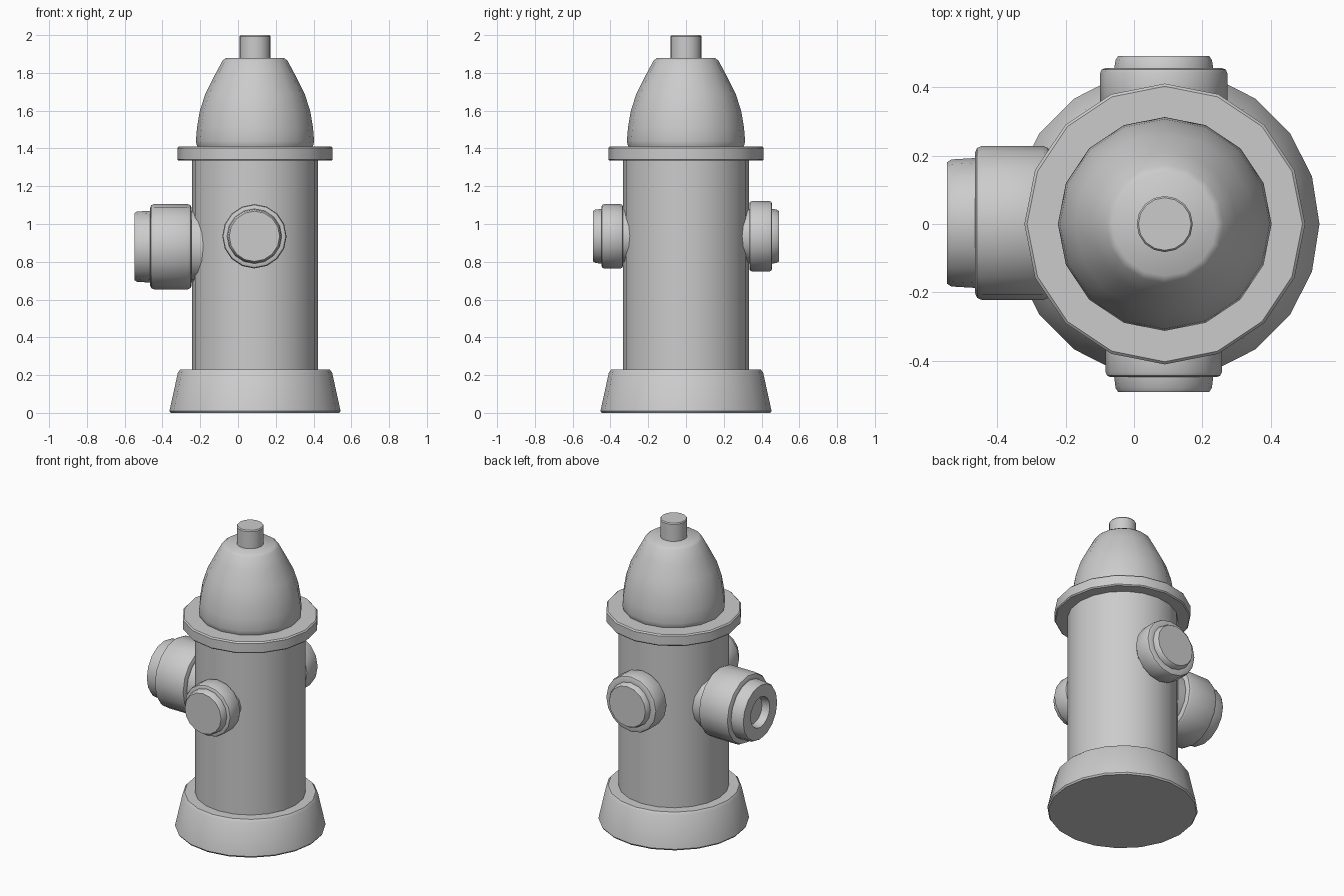
import bpy, bmesh, math
from mathutils import Matrix, Vector

if "Cube" in bpy.data.objects:
    bpy.data.objects.remove(bpy.data.objects["Cube"])

CX = 0.09  # axis of the hydrant body


def lathe(name, profile, sides, origin=(CX, 0, 0), axis=(0, 0, 1), angle=35):
    """Spin (radius, height) points about an axis; both ends are capped."""
    bm = bmesh.new()
    rings = []
    for r, h in profile:
        rings.append([bm.verts.new((r * math.cos(2 * math.pi * i / sides),
                                    r * math.sin(2 * math.pi * i / sides), h))
                      for i in range(sides)])
    for a, b in zip(rings, rings[1:]):
        for i in range(sides):
            j = (i + 1) % sides
            bm.faces.new((a[i], a[j], b[j], b[i]))
    bm.faces.new(rings[0][::-1])
    bm.faces.new(rings[-1])
    bmesh.ops.recalc_face_normals(bm, faces=bm.faces[:])
    rot = Vector((0, 0, 1)).rotation_difference(Vector(axis)).to_matrix().to_4x4()
    bm.transform(Matrix.Translation(origin) @ rot)
    mesh = bpy.data.meshes.new(name)
    bm.to_mesh(mesh)
    bm.free()
    ob = bpy.data.objects.new(name, mesh)
    bpy.context.collection.objects.link(ob)
    bpy.context.view_layer.objects.active = ob
    ob.select_set(True)
    bpy.ops.object.shade_smooth_by_angle(angle=math.radians(angle))
    ob.select_set(False)
    return ob


# Upright parts
lathe("base", [(0.446, 0), (0.453, 0.01), (0.408, 0.215), (0.395, 0.23), (0.30, 0.23)], 20)
lathe("barrel", [(0.333, 0.2), (0.333, 1.36)], 20)
lathe("flange", [(0.405, 1.335), (0.411, 1.342), (0.411, 1.402), (0.403, 1.41)], 16)
lathe("bonnet", [(0.303, 1.405), (0.309, 1.42), (0.313, 1.44), (0.307, 1.51), (0.293, 1.595),
                 (0.263, 1.69), (0.212, 1.79), (0.172, 1.865), (0.152, 1.88)], 16, angle=60)
lathe("top_nut", [(0.082, 1.86), (0.082, 1.993), (0.077, 2.0)], 16)


def outlet(name, origin, axis, neck, r, start, mid, cap, end, bevel, hole=0):
    """Neck, rounded collar and cap, measured outward from the origin."""
    profile = [(neck, 0.2), (neck, start), (r - bevel, start), (r - bevel * 0.3, start + bevel * 0.3),
               (r, start + bevel), (r, mid - bevel), (r - bevel * 0.3, mid - bevel * 0.3),
               (r - bevel, mid), (cap, mid), (cap - 0.004, end - 0.012), (cap - 0.012, end)]
    if hole:
        profile += [(hole, end), (hole - 0.01, end - 0.05)]
    lathe(name, profile, 16, origin, axis)


# Side outlets
outlet("front_outlet", (0.087, 0, 0.935), (0, -1, 0), 0.144, 0.170, 0.333, 0.448, 0.145, 0.492, 0.014)
outlet("back_outlet", (0.087, 0, 0.935), (0, 1, 0), 0.144, 0.186, 0.335, 0.456, 0.145, 0.492, 0.014)
outlet("large_outlet", (CX, 0.003, 0.88), (-1, 0, 0), 0.19, 0.226, 0.335, 0.556, 0.19, 0.637, 0.022, 0.10)
